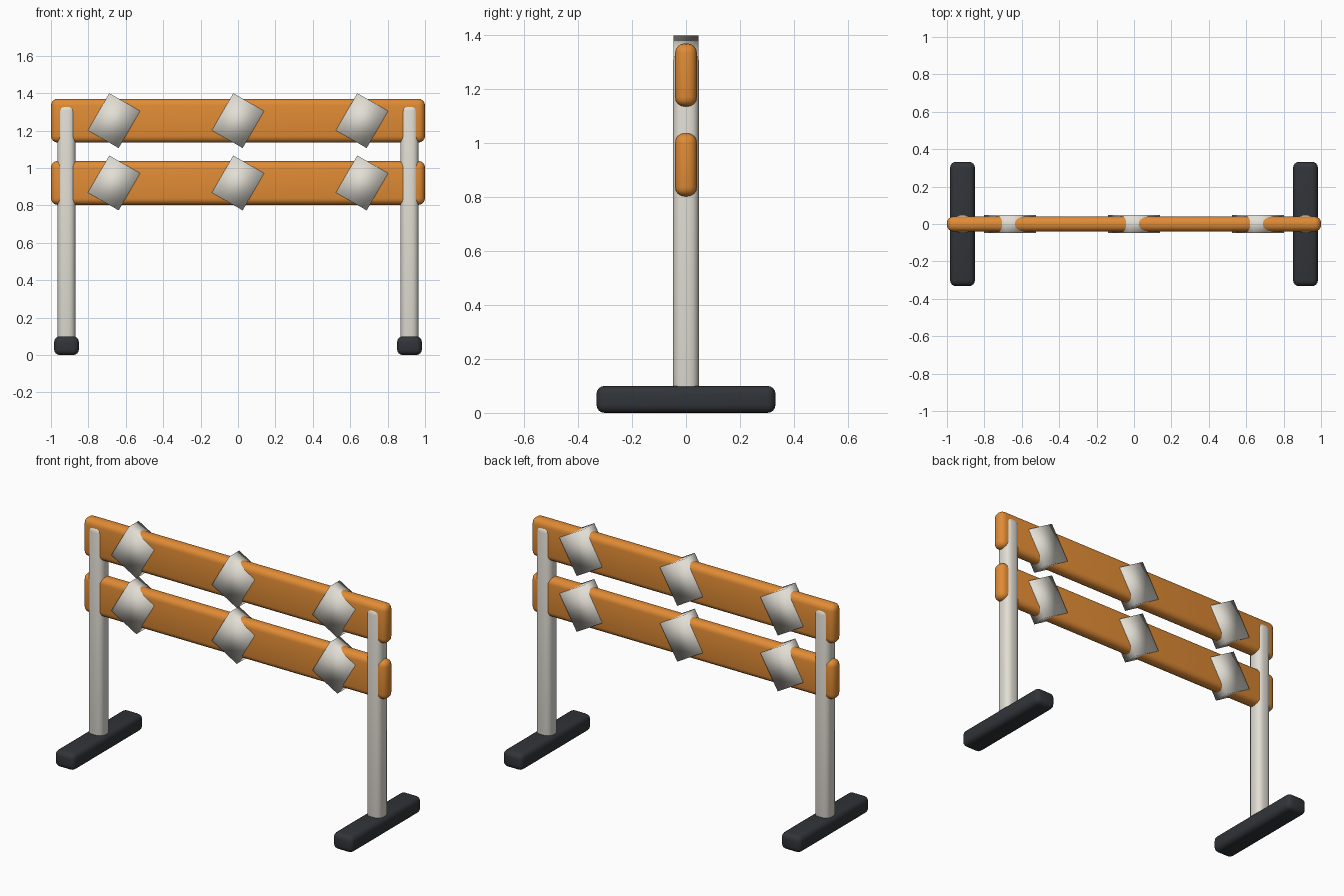
import bpy
import math

if "Cube" in bpy.data.objects:
    bpy.data.objects.remove(bpy.data.objects["Cube"])


def material(name, color):
    m = bpy.data.materials.new(name)
    m.diffuse_color = (*color, 1)
    m.use_nodes = True
    m.node_tree.nodes["Principled BSDF"].inputs["Base Color"].default_value = m.diffuse_color
    return m


orange = material("orange_paint", (0.75, 0.26, 0.035))
white = material("off_white", (0.76, 0.73, 0.66))
dark = material("dark_rubber", (0.03, 0.034, 0.04))


def box(name, loc, size, mat, bevel=0.0, tilt=0.0):
    bpy.ops.mesh.primitive_cube_add(size=1, location=loc)
    ob = bpy.context.object
    ob.name = name
    ob.scale = size
    bpy.ops.object.transform_apply(location=False, rotation=False, scale=True)
    ob.rotation_euler.y = tilt
    ob.data.materials.append(mat)
    if bevel:
        mod = ob.modifiers.new("rounding", 'BEVEL')
        mod.width = bevel
        mod.segments = 4
    bpy.ops.object.shade_smooth()
    return ob


# Feet and posts on both sides
for side, x in (("left", -0.917), ("right", 0.917)):
    box(f"{side}_foot", (x, 0, 0.05), (0.132, 0.664, 0.10), dark, 0.03)
    box(f"{side}_post", (x, 0, 0.695), (0.096, 0.096, 1.29), white, 0.035)

# Rails with tilted reflective blocks
for level, z in (("lower", 0.92), ("upper", 1.253)):
    box(f"{level}_rail", (0, 0, z), (2.0, 0.081, 0.234), orange, 0.035)
    for i, x in enumerate((-0.663, 0, 0.663)):
        box(f"{level}_stripe_{i + 1}", (x, 0, z), (0.19, 0.094, 0.229),
            white, tilt=math.radians(30))
